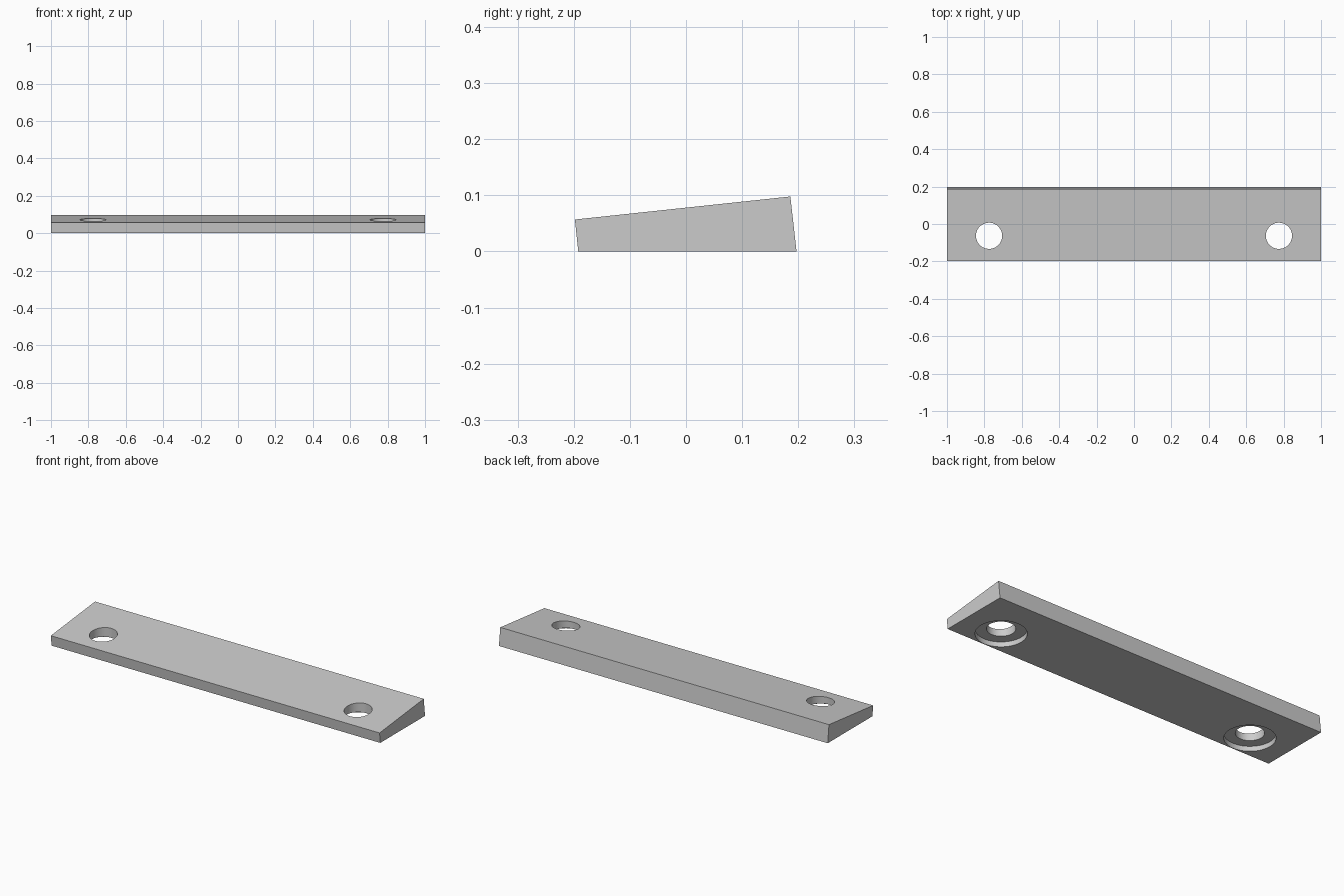
import bpy
import bmesh
import math

cube = bpy.data.objects.get("Cube")
if cube:
    bpy.data.objects.remove(cube, do_unlink=True)

HALF_LENGTH = 1.0
HOLE_X, HOLE_Y = 0.775, -0.063
HOLE_RADIUS = 0.07
BORE_RADIUS, BORE_DEPTH = 0.125, 0.027

# Single grey material
grey = bpy.data.materials.new("plain grey")
grey.use_nodes = True
grey.diffuse_color = (0.6, 0.6, 0.6, 1)
shader = next(n for n in grey.node_tree.nodes if n.type == "BSDF_PRINCIPLED")
shader.inputs["Base Color"].default_value = grey.diffuse_color


def add_object(name, bm):
    bmesh.ops.recalc_face_normals(bm, faces=bm.faces)
    mesh = bpy.data.meshes.new(name)
    bm.to_mesh(mesh)
    bm.free()
    obj = bpy.data.objects.new(name, mesh)
    mesh.materials.append(grey)
    bpy.context.collection.objects.link(obj)
    return obj


# Wedge plate: side profile (y, z) extruded along x
profile = [(-0.192, 0), (0.197, 0), (0.186, 0.098), (-0.198, 0.057)]
bm = bmesh.new()
end = bm.faces.new([bm.verts.new((-HALF_LENGTH, y, z)) for y, z in profile])
extruded = bmesh.ops.extrude_face_region(bm, geom=[end])["geom"]
moved = [v for v in extruded if isinstance(v, bmesh.types.BMVert)]
bmesh.ops.translate(bm, verts=moved, vec=(2 * HALF_LENGTH, 0, 0))
plate = add_object("wedge_plate", bm)
bpy.context.view_layer.objects.active = plate
plate.select_set(True)


def drill(x, radius, top):
    """Cut a vertical round hole from below the plate up to the given height."""
    bm = bmesh.new()
    bottom = -0.1
    bmesh.ops.create_cone(bm, cap_ends=True, segments=64, radius1=radius,
                          radius2=radius, depth=top - bottom)
    bmesh.ops.translate(bm, verts=bm.verts, vec=(x, HOLE_Y, (top + bottom) / 2))
    cutter = add_object("hole_cutter", bm)
    cutter.hide_render = True
    cut = plate.modifiers.new("hole", "BOOLEAN")
    cut.operation = "DIFFERENCE"
    cut.solver = "EXACT"
    cut.object = cutter
    bpy.ops.object.modifier_apply(modifier=cut.name)
    bpy.data.objects.remove(cutter, do_unlink=True)


# Through holes with wider recesses on the underside
for side in (-1, 1):
    drill(side * HOLE_X, HOLE_RADIUS, 0.2)
    drill(side * HOLE_X, BORE_RADIUS, BORE_DEPTH)

bpy.ops.object.shade_smooth_by_angle(angle=math.radians(30))
